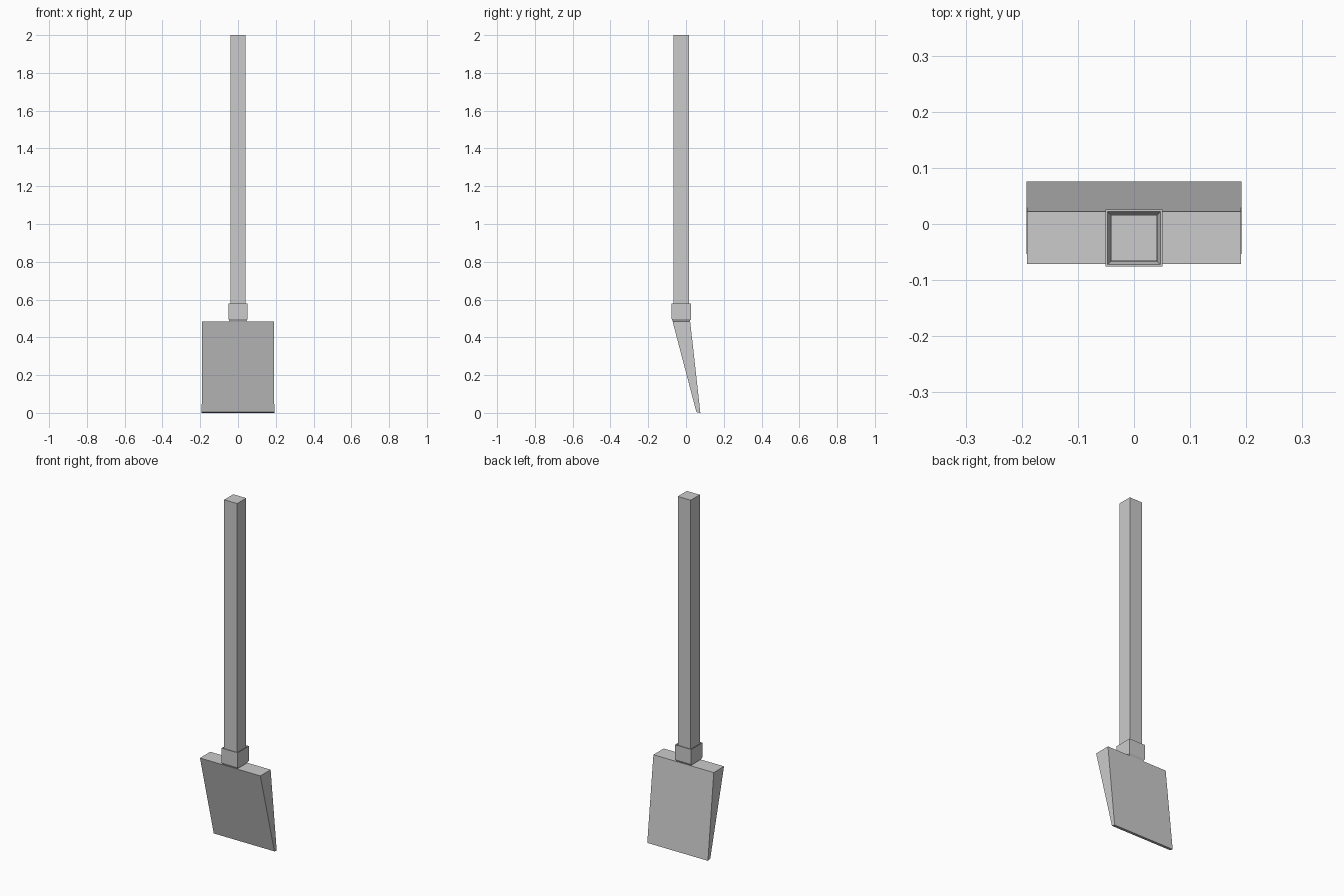
import bpy, bmesh

if "Cube" in bpy.data.objects:
    bpy.data.objects.remove(bpy.data.objects["Cube"])

CY = -0.025  # handle axis in y


def loft(name, rings, cap_start=True, cap_end=True):
    """Skin a stack of rectangles given as (half_x, y_front, y_back, z_front, z_back)."""
    bm = bmesh.new()
    loops = []
    for hx, y0, y1, z0, z1 in rings:
        loops.append([bm.verts.new(p) for p in
                      ((-hx, y0, z0), (hx, y0, z0), (hx, y1, z1), (-hx, y1, z1))])
    for a, b in zip(loops, loops[1:]):
        for i in range(4):
            j = (i + 1) % 4
            bm.faces.new((a[i], a[j], b[j], b[i]))
    if cap_start:
        bm.faces.new(loops[0][::-1])
    if cap_end:
        bm.faces.new(loops[-1])
    bmesh.ops.recalc_face_normals(bm, faces=bm.faces)
    mesh = bpy.data.meshes.new(name)
    bm.to_mesh(mesh)
    bm.free()
    obj = bpy.data.objects.new(name, mesh)
    bpy.context.collection.objects.link(obj)
    return obj


def square(h, z):
    return (h, CY - h, CY + h, z, z)


# Long square handle
loft("handle", [square(0.041, 0.49), square(0.041, 2.0)])

# Collar: chamfered underside, thin rim sloping in to the handle
loft("collar", [square(0.044, 0.484), square(0.051, 0.497), square(0.051, 0.58),
                square(0.047, 0.58), square(0.042, 0.565)])

# Wedge-shaped blade, thick at the top and swept back to a thin edge
loft("blade", [(0.192, 0.055, 0.076, 0.004, 0.0),
               (0.191, -0.071, 0.022, 0.484, 0.484)])
